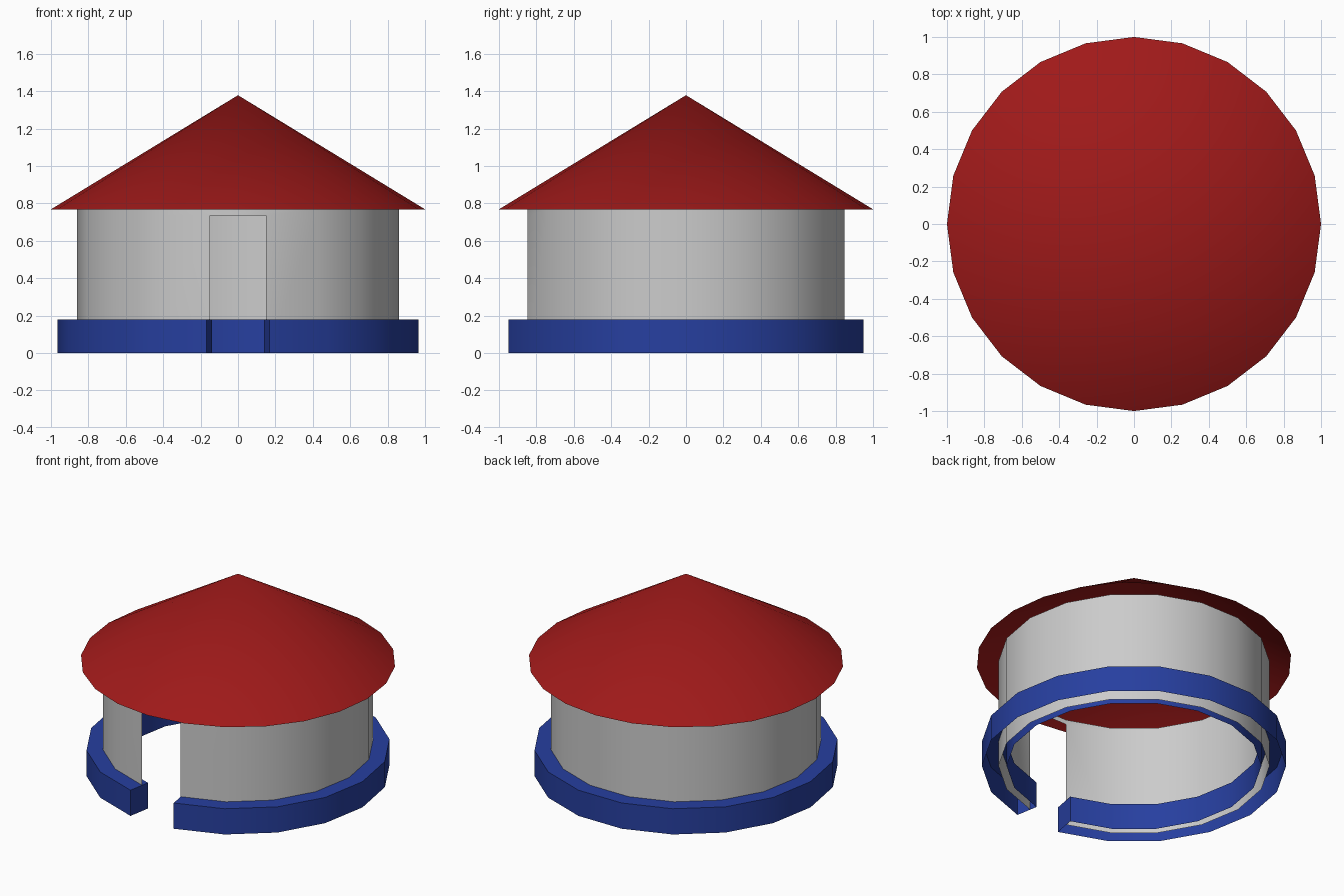
import bpy, bmesh
from math import cos, sin, radians

if "Cube" in bpy.data.objects:
    bpy.data.objects.remove(bpy.data.objects["Cube"])

SIDES = 18
STEP = 360 / SIDES
BASE_H, DOOR_H, EAVES, APEX = 0.18, 0.735, 0.768, 1.378


def material(name, color):
    mat = bpy.data.materials.new(name)
    mat.diffuse_color = color
    mat.use_nodes = True
    mat.node_tree.nodes["Principled BSDF"].inputs["Base Color"].default_value = mat.diffuse_color
    return mat


def finish(bm, name, mat=None):
    mesh = bpy.data.meshes.new(name)
    bm.to_mesh(mesh)
    bm.free()
    obj = bpy.data.objects.new(name, mesh)
    bpy.context.collection.objects.link(obj)
    if mat:
        mesh.materials.append(mat)
    bpy.ops.object.select_all(action='DESELECT')
    obj.select_set(True)
    bpy.context.view_layer.objects.active = obj
    bpy.ops.object.shade_smooth_by_angle(angle=radians(35))
    return obj


def sweep(bm, profile, start, count):
    """Sweep an (r, z) profile around z; returns the vertex columns."""
    cols = []
    for i in range(count + 1):
        a = radians(start + i * STEP)
        cols.append([bm.verts.new((r * cos(a), r * sin(a), z)) for r, z in profile])
    for c, d in zip(cols, cols[1:]):
        for j in range(len(profile) - 1):
            bm.faces.new((c[j], d[j], d[j + 1], c[j + 1]))
    return cols


# The doorway is the one facet that faces the front
door_end = 270 + STEP / 2

# Footing: channel open underneath, closed at both door ends
bm = bmesh.new()
cols = sweep(bm, [(0.965, 0), (0.965, BASE_H), (0.808, BASE_H), (0.808, 0)],
             door_end, SIDES - 1)
bm.faces.new(cols[0])
bm.faces.new(cols[-1][::-1])
finish(bm, "footing", material("blue", (0.02, 0.05, 0.35, 1)))

# Wall: single sheet with a strip above the doorway
bm = bmesh.new()
sweep(bm, [(0.86, 0), (0.86, DOOR_H), (0.86, EAVES)], door_end, SIDES - 1)
sweep(bm, [(0.86, DOOR_H), (0.86, EAVES)], door_end - STEP, 1)
bmesh.ops.remove_doubles(bm, verts=bm.verts, dist=1e-4)
finish(bm, "wall")

# Roof: open cone
bm = bmesh.new()
bmesh.ops.create_cone(bm, cap_ends=False, segments=24, radius1=1, radius2=0,
                      depth=APEX - EAVES)
bmesh.ops.remove_doubles(bm, verts=bm.verts, dist=1e-4)
bmesh.ops.translate(bm, verts=bm.verts, vec=(0, 0, (APEX + EAVES) / 2))
finish(bm, "roof", material("red", (0.35, 0.01, 0.01, 1)))
